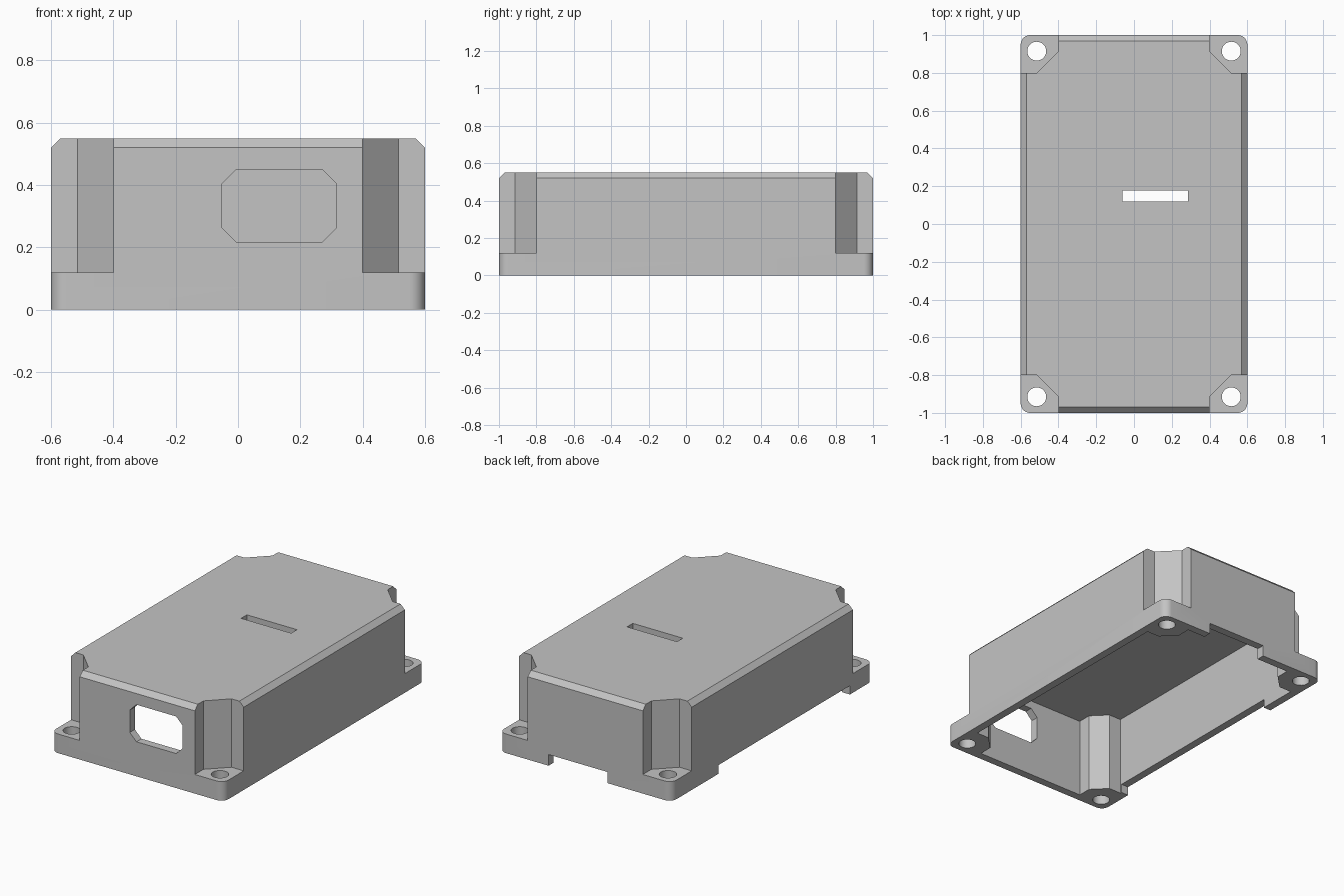
import bpy
import bmesh
from math import cos, sin, pi

cube = bpy.data.objects.get("Cube")
if cube:
    bpy.data.objects.remove(cube, do_unlink=True)

HX, HY, HEIGHT = 0.6, 1.0, 0.55   # half width, half length, height
FLANGE = 0.12                     # top of the screw flanges
WALL = 0.05
CORNERS = [(1, 1), (-1, 1), (-1, -1), (1, -1)]

grey = bpy.data.materials.new("plain_grey")
grey.use_nodes = True
grey.diffuse_color = (0.55, 0.55, 0.55, 1)
grey.node_tree.nodes["Principled BSDF"].inputs["Base Color"].default_value = (0.55, 0.55, 0.55, 1)


def prism(name, outline, lo, hi, along_y=False, top_bevel=0):
    """Extrude a closed outline along z (or along y for an x-z outline)."""
    bm = bmesh.new()
    place = (lambda u, v: (u, lo, v)) if along_y else (lambda u, v: (u, v, lo))
    face = bm.faces.new([bm.verts.new(place(u, v)) for u, v in outline])
    moved = bmesh.ops.extrude_face_region(bm, geom=[face])["geom"]
    far = [g for g in moved if isinstance(g, bmesh.types.BMVert)]
    shift = (0, hi - lo, 0) if along_y else (0, 0, hi - lo)
    bmesh.ops.translate(bm, verts=far, vec=shift)
    if top_bevel:
        rim = [e for e in bm.edges if all(v in far for v in e.verts)]
        bmesh.ops.bevel(bm, geom=rim, offset=top_bevel, segments=1, affect='EDGES')
    bmesh.ops.recalc_face_normals(bm, faces=bm.faces)
    mesh = bpy.data.meshes.new(name)
    bm.to_mesh(mesh)
    bm.free()
    mesh.materials.append(grey)
    obj = bpy.data.objects.new(name, mesh)
    bpy.context.collection.objects.link(obj)
    return obj


def rect(x0, x1, y0, y1):
    return [(x0, y0), (x1, y0), (x1, y1), (x0, y1)]


def circle(cx, cy, r, n=32):
    return [(cx + r * cos(2 * pi * i / n), cy + r * sin(2 * pi * i / n)) for i in range(n)]


def four_corners(points):
    """Mirror a quarter outline into a full counter-clockwise loop."""
    loop = []
    for sx, sy in CORNERS:
        quarter = points if sx * sy > 0 else points[::-1]
        loop += [(sx * x, sy * y) for x, y in quarter]
    return loop


# Outer block with rounded corners and a chamfered top
R = 0.05
arc = [(HX - R + R * cos(i * pi / 16), HY - R + R * sin(i * pi / 16)) for i in range(9)]
body = prism("enclosure_shell", four_corners(arc), 0, HEIGHT, top_bevel=0.03)

# Hollow inside, stepping around the corner posts
inside = four_corners([(HX - WALL, 0.78), (0.465, 0.78), (0.38, 0.865), (0.38, HY - WALL)])
cutters = [prism("cavity_cutter", inside, -0.1, HEIGHT - WALL)]

# Corner recesses above the flanges, and screw holes
for sx, sy in CORNERS:
    recess = [(0.7, 0.8), (0.515, 0.8), (0.4, 0.915), (0.4, 1.1), (0.7, 1.1)]
    cutters.append(prism("recess_cutter", [(sx * x, sy * y) for x, y in recess], FLANGE, 0.7))
    cutters.append(prism("screw_hole_cutter", circle(sx * 0.515, sy * 0.915, 0.05), -0.1, 0.3))

# Slot in the roof
cutters.append(prism("slot_cutter", rect(-0.062, 0.286, 0.12, 0.177), 0.4, 0.7))

# Port in the front wall, with clipped corners
x0, x1, z0, z1, c = -0.052, 0.316, 0.217, 0.45, 0.046
port = [(x0 + c, z0), (x1 - c, z0), (x1, z0 + c), (x1, z1 - c),
        (x1 - c, z1), (x0 + c, z1), (x0, z1 - c), (x0, z0 + c)]
cutters.append(prism("port_cutter", port, -1.1, -0.9, along_y=True))

# Cable gaps in the bottom rim at the back and on one side
cutters.append(prism("back_gap_cutter", rect(-0.155, 0.255, 0.9, 1.1), -0.1, 0.07))
cutters.append(prism("side_gap_cutter", rect(-0.7, -0.5, -0.77, 0.535), -0.1, 0.055))

# Cut everything out of the shell
bpy.context.view_layer.objects.active = body
for cutter in cutters:
    cutter.hide_render = True
    mod = body.modifiers.new("cut", 'BOOLEAN')
    mod.operation = 'DIFFERENCE'
    mod.solver = 'EXACT'
    mod.object = cutter
    bpy.ops.object.modifier_apply(modifier=mod.name)
    bpy.data.objects.remove(cutter, do_unlink=True)

# Smooth the round corners and holes, keep the edges sharp
bpy.ops.object.select_all(action='DESELECT')
body.select_set(True)
bpy.ops.object.shade_smooth_by_angle(angle=pi / 6)
